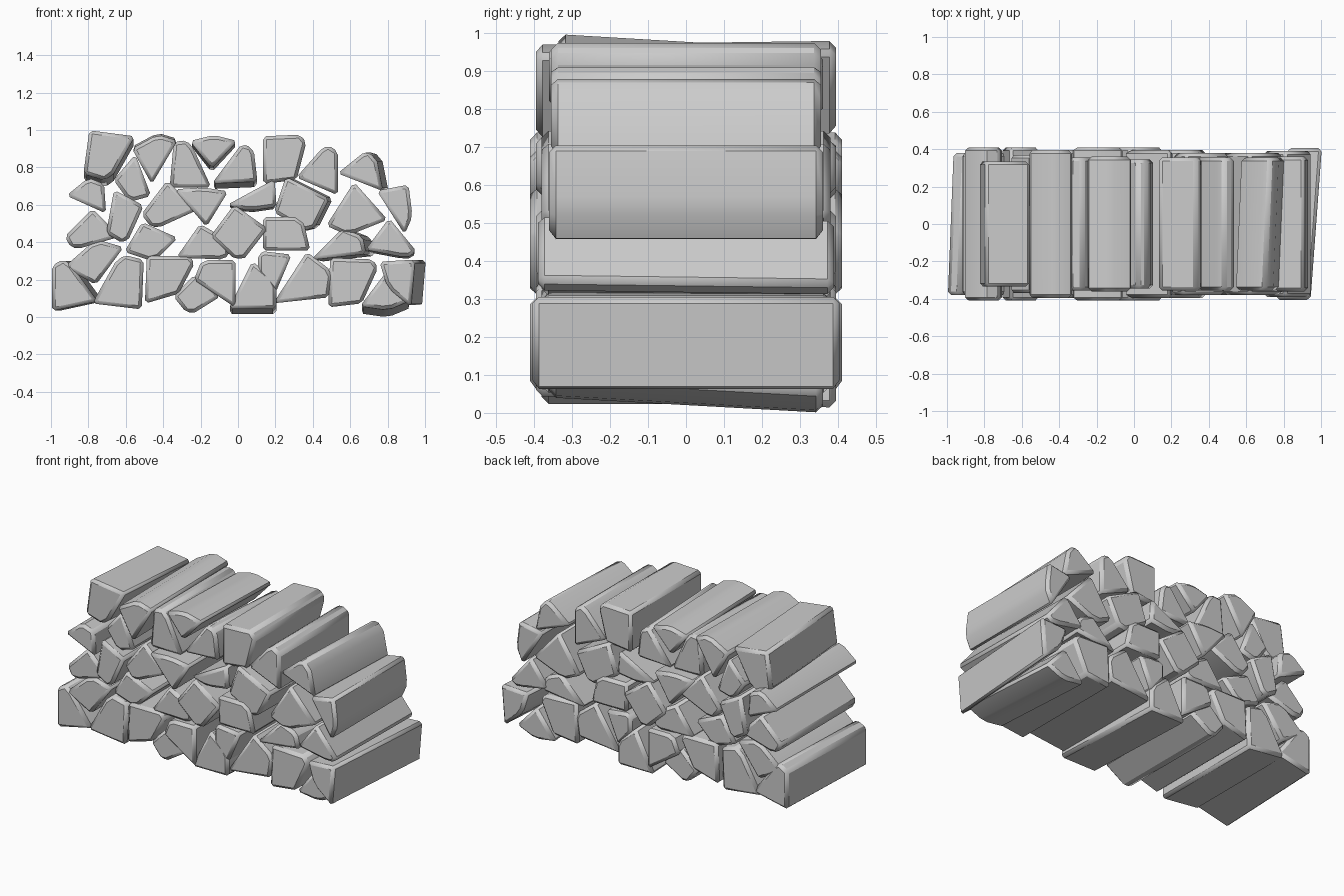
import bpy, bmesh, random
from mathutils import Vector

if "Cube" in bpy.data.objects:
    bpy.data.objects.remove(bpy.data.objects["Cube"])

random.seed(4)


def split_log(name, profile, half, drift):
    """Wedge of split wood: heart, shoulder, bark crest, shoulder (x, z in hundredths)."""
    it = iter(profile)
    heart, left, crest, right = [Vector(p) / 100 for p in zip(it, it)]
    # the bark crest is rounded into a short flat
    outline = [heart, left, crest.lerp(left, 0.18), crest.lerp(right, 0.18), right]
    # swell slightly so neighbours touch
    mid = sum(outline, Vector((0, 0))) / len(outline)
    outline = [mid + (p - mid) * 1.06 for p in outline]
    shift = Vector(drift) / 100
    bm = bmesh.new()
    front = [bm.verts.new((p.x, -half, p.y)) for p in outline]
    back = [bm.verts.new((p.x + shift.x, half, p.y + shift.y)) for p in outline]
    bm.faces.new(front)
    bm.faces.new(back[::-1])
    n = len(outline)
    for i in range(n):
        j = (i + 1) % n
        bm.faces.new((front[i], back[i], back[j], front[j]))
    bmesh.ops.recalc_face_normals(bm, faces=bm.faces)
    mesh = bpy.data.meshes.new(name)
    bm.to_mesh(mesh)
    bm.free()
    obj = bpy.data.objects.new(name, mesh)
    bpy.context.collection.objects.link(obj)
    # worn edges
    bevel = obj.modifiers.new("worn_edges", "BEVEL")
    bevel.width = 0.018
    bevel.segments = 1
    bevel.limit_method = 'ANGLE'
    bevel.angle_limit = 0.8


def stack_row(name, profiles, lengths, drifts):
    for i, p in enumerate(profiles):
        half = lengths.get(i) or random.choice((0.38, 0.395, 0.41))
        split_log(f"{name}_log_{i + 1}", p, half, drifts.get(i, (0, 0)))


# Bottom course
stack_row("bottom", [
    (-99, 4, -99, 27, -92, 31, -76, 9),
    (-52, 5, -51, 30, -63, 33, -77, 8),
    (-49, 8, -48, 32, -22, 32, -32, 13),
    (-23, 22, -10, 11, -26, 1, -34, 11),
    (-2, 6, -23, 20, -19, 30, -2, 30),
    (-4, 5, 8, 29, 20, 19, 20, 5),
    (20, 14, 11, 24, 11, 35, 28, 33),
    (20, 8, 37, 34, 50, 24, 48, 11),
    (49, 6, 50, 31, 76, 30, 66, 8),
    (79, 23, 92, 9, 80, 4, 66, 6),
    (94, 30, 92, 6, 80, 16, 76, 29),
], {0: 0.38, 9: 0.36, 10: 0.405},
    {0: (3, 0), 5: (0, -3), 9: (0, -4), 10: (6, 0)})

# Lower middle course
stack_row("lower", [
    (-76, 18, -92, 27, -76, 41, -62, 37),
    (-51, 50, -33, 42, -45, 30, -60, 35),
    (-20, 49, -6, 41, -5, 31, -32, 32),
    (-2, 59, 15, 47, 1, 29, -14, 43),
    (14, 36, 14, 53, 34, 53, 38, 36),
    (40, 31, 56, 47, 66, 43, 68, 34),
    (81, 52, 95, 35, 90, 32, 69, 36),
], {6: 0.39}, {5: (5, -1), 6: (0, -1)})

# Upper middle course
stack_row("upper", [
    (-78, 57, -64, 43, -88, 36, -92, 43),
    (-71, 56, -91, 65, -80, 74, -72, 71),
    (-66, 67, -51, 59, -60, 39, -70, 45),
    (-38, 72, -23, 57, -45, 47, -51, 55),
    (-17, 49, -33, 68, -19, 69, -6, 67),
    (19, 73, 20, 59, 6, 57, -5, 60),
    (26, 74, 48, 63, 39, 45, 20, 56),
    (62, 71, 79, 52, 59, 44, 48, 49),
    (75, 67, 89, 45, 93, 54, 91, 70),
], {4: 0.41, 8: 0.36}, {5: (0, -1), 6: (2, 0)})

# Top course
stack_row("top", [
    (-79, 99, -56, 96, -69, 73, -82, 77),
    (-46, 72, -56, 90, -43, 97, -33, 94),
    (-55, 86, -47, 65, -58, 62, -66, 73),
    (-36, 70, -34, 93, -26, 94, -15, 70),
    (-14, 80, -25, 94, -13, 97, -1, 94),
    (-13, 72, 2, 92, 8, 90, 10, 73),
    (14, 72, 14, 96, 37, 97, 31, 74),
    (53, 66, 32, 75, 47, 92, 53, 88),
    (77, 68, 54, 77, 69, 89, 74, 83),
], {0: 0.335, 1: 0.395, 2: 0.37, 3: 0.355, 4: 0.36, 5: 0.345, 6: 0.355, 7: 0.355, 8: 0.355},
    {0: (0, -4), 1: (0, 1), 4: (0, -2), 5: (0, -3), 8: (3, 0)})

# Smooth bark, sharp split edges
bpy.ops.object.select_all(action='SELECT')
bpy.context.view_layer.objects.active = bpy.context.selected_objects[0]
bpy.ops.object.shade_smooth_by_angle(angle=0.52)
